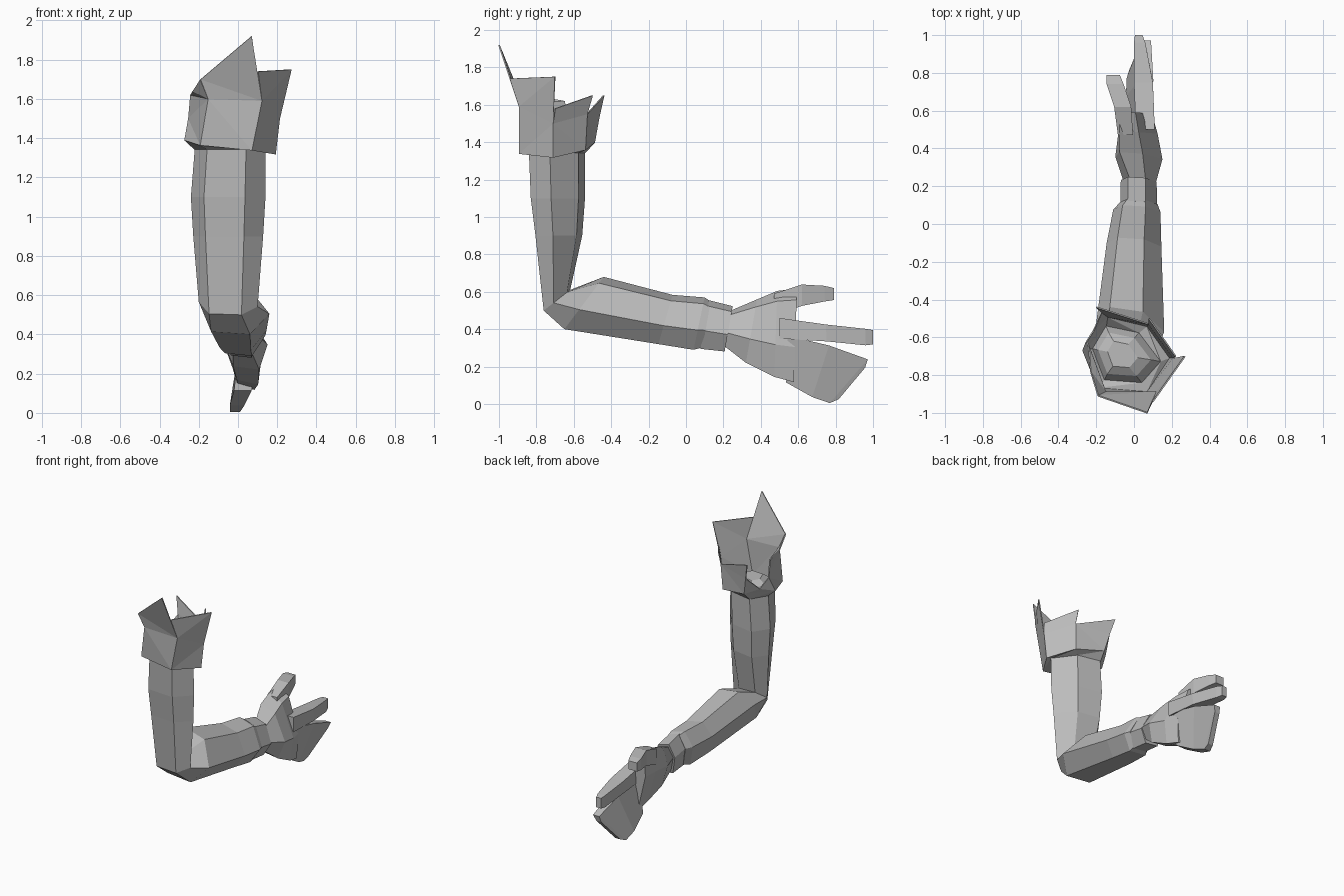
import bpy
import bmesh
from math import sin, cos, radians
from mathutils import Vector

cube = bpy.data.objects.get("Cube")
if cube:
    bpy.data.objects.remove(cube, do_unlink=True)

grey = bpy.data.materials.new("plain grey")
grey.use_nodes = True
grey.diffuse_color = (0.5, 0.5, 0.5, 1)
shader = grey.node_tree.nodes["Principled BSDF"]
shader.inputs["Base Color"].default_value = (0.5, 0.5, 0.5, 1)
shader.inputs["Roughness"].default_value = 0.8

# Cross-sections: front-left, front-right, right, back-right, back-left, left
HEX = [(-.65, -.9), (.45, -1), (1, -.25), (.37, .76), (-.6, 1), (-1, .2)]
BOX = [(-1, -1), (1, -1), (1, 1), (-1, 1)]


def finish(name, bm):
    bmesh.ops.recalc_face_normals(bm, faces=bm.faces)
    mesh = bpy.data.meshes.new(name)
    bm.to_mesh(mesh)
    bm.free()
    mesh.materials.append(grey)
    obj = bpy.data.objects.new(name, mesh)
    bpy.context.collection.objects.link(obj)
    return obj


def section(profile, center, width, depth, tilt, lean=0):
    """Place a profile with its depth axis tilted from +y towards +z."""
    axis = Vector((0, cos(radians(tilt)), sin(radians(tilt)))) * depth
    side, skew = Vector((width, 0, 0)), Vector((lean, 0, 0))
    return [Vector(center) + side * u + (axis + skew) * v for u, v in profile]


def bridge(bm, lower, upper):
    n = len(lower)
    for i in range(n):
        j = (i + 1) % n
        bm.faces.new((lower[i], lower[j], upper[j], upper[i]))


def loft(name, profile, sections):
    bm = bmesh.new()
    rings = [[bm.verts.new(p) for p in section(profile, *s)] for s in sections]
    for lower, upper in zip(rings, rings[1:]):
        bridge(bm, lower, upper)
    bm.faces.new(rings[0])
    bm.faces.new(rings[-1])
    return finish(name, bm)


# Bent arm, from the low stump inside the cuff through the elbow to the wrist
loft("arm", HEX, [
    ((-.06, -.69, 1.44), .08, .07, 0),
    ((-.05, -.69, 1.41), .14, .115, 0),
    ((-.04, -.69, 1.35), .18, .15, 0),
    ((-.05, -.685, 1.1), .19, .145, 0),
    ((-.05, -.68, .9), .178, .125, 0),
    ((-.05, -.69, .555), .15, .09, 38),
    ((-.02, -.545, .54), .18, .175, 53),
    ((0, -.11, .452), .145, .137, 74),
    ((.015, .07, .43), .125, .143, 78),
    ((.025, .11, .425), .1, .125, 80),
])

# Wrist band
loft("wrist_band", HEX, [
    ((.025, .1, .425), .097, .132, 80),
    ((.025, .228, .402), .095, .123, 80),
])

# Palm, leaning over towards the thumb
loft("palm", HEX, [
    ((.03, .22, .405), .085, .095, 80),
    ((.025, .35, .39), .118, .172, 80, -.03),
    ((.02, .48, .375), .095, .23, 88, -.04),
    ((.01, .585, .367), .075, .25, 88, -.04),
])

# Thumb
loft("thumb", BOX, [
    ((-.045, .47, .53), .04, .06, 90),
    ((-.06, .62, .582), .045, .057, 90),
    ((-.1, .74, .59), .045, .042, 90),
    ((-.11, .79, .588), .035, .032, 90),
])

# Straight finger
loft("finger", BOX, [
    ((.06, .5, .405), .05, .055, 90),
    ((.05, .75, .38), .05, .045, 92),
    ((.03, .96, .358), .03, .044, 90),
    ((.025, 1, .357), .02, .038, 90),
])

# Joined lower fingers, spreading like a fan
loft("joined_fingers", BOX, [
    ((.04, .54, .24), .045, .125, 88, .015),
    ((.03, .72, .175), .037, .145, 72, .035),
    ((.025, .87, .122), .025, .155, 49, .04),
    ((.025, .887, .11), .02, .11, 50, .03),
])

# Ragged cuff: a turned-under hem, a body, and torn upper panels
hem = [(-.19, -.87, 1.365), (.07, -.89, 1.34), (.19, -.71, 1.32),
       (.07, -.54, 1.36), (-.14, -.49, 1.4), (-.27, -.67, 1.39)]
body = [(-.15, -.89, 1.6), (.12, -.89, 1.59), (.21, -.71, 1.5),
        (.08, -.53, 1.55), (-.17, -.467, 1.53), (-.25, -.62, 1.5)]
# Tips of each torn panel, which rises from two neighbouring body corners
torn = [[(.07, -1, 1.92), (-.19, -.91, 1.7)],
        [(.27, -.7, 1.75), (.1, -.94, 1.74)],
        [(.08, -.5, 1.65), (.22, -.7, 1.58)],
        [(-.2, -.44, 1.65)],
        [],
        [(-.19, -.91, 1.7), (-.23, -.78, 1.64), (-.24, -.65, 1.62)]]
bm = bmesh.new()
inner = [bm.verts.new(p) for p in section(HEX, (-.04, -.69, 1.345), .18, .15, 0)]
low = [bm.verts.new(p) for p in hem]
mid = [bm.verts.new(p) for p in body]
bridge(bm, inner, low)
bridge(bm, low, mid)
for i, tips in enumerate(torn):
    if tips:
        corners = [mid[i], mid[(i + 1) % len(mid)]]
        bm.faces.new(corners + [bm.verts.new(p) for p in tips])
# Deep slit at the back left of the cuff
slit = bmesh.utils.edge_split(bm.edges.get((mid[4], mid[5])), mid[4], .5)[1]
slit.co = (-.215, -.565, 1.43)
bmesh.ops.triangulate(bm, faces=[f for f in bm.faces if len(f.verts) > 3])
cuff = finish("ragged_cuff", bm)
shell = cuff.modifiers.new("thin cloth", "SOLIDIFY")
shell.thickness = 0.008
shell.offset = 0
